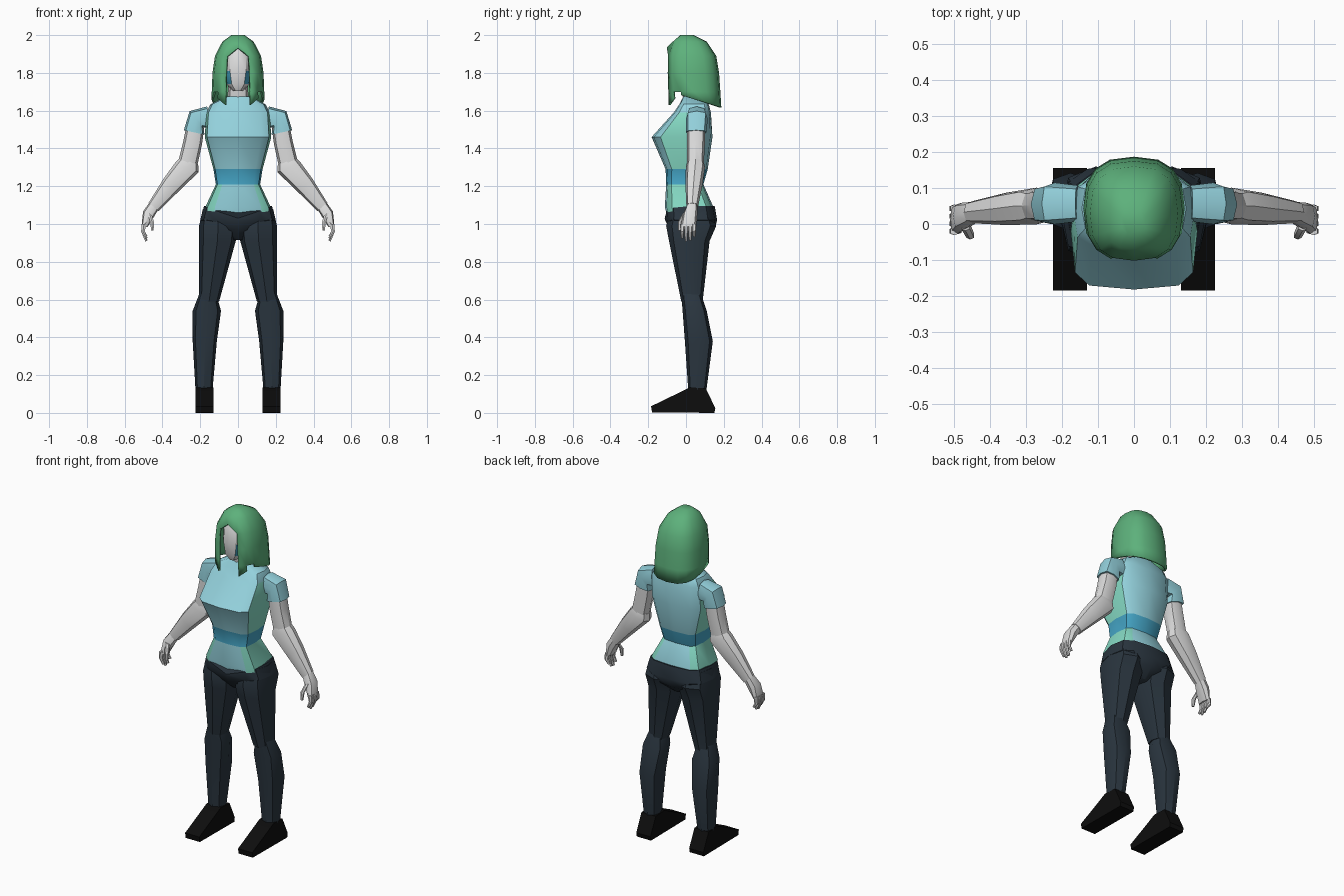
import bpy, bmesh, math
from mathutils import Vector

if "Cube" in bpy.data.objects:
    bpy.data.objects.remove(bpy.data.objects["Cube"])


def material(name, r, g, b):
    m = bpy.data.materials.new(name)
    m.diffuse_color = (r, g, b, 1)
    m.use_nodes = True
    m.node_tree.nodes["Principled BSDF"].inputs["Base Color"].default_value = m.diffuse_color
    return m


SKIN = material("pale skin", 0.72, 0.72, 0.72)
SHIRT = material("light cyan cloth", 0.30, 0.65, 0.73)
MINT = material("mint side panel", 0.24, 0.71, 0.56)
BELT = material("blue band", 0.06, 0.38, 0.57)
HAIR = material("green hair", 0.11, 0.44, 0.20)
PANTS = material("dark slate cloth", 0.023, 0.036, 0.05)
SHOE = material("black leather", 0.004, 0.004, 0.004)


def power(v, p):
    return math.copysign(abs(v) ** (2 / p), v)


def finish(name, bm, mats, rule=None, mirror=False, angle=35):
    bmesh.ops.recalc_face_normals(bm, faces=bm.faces)
    if rule:
        for f in bm.faces:
            f.material_index = rule(f.calc_center_median(), f.normal)
    me = bpy.data.meshes.new(name)
    bm.to_mesh(me)
    bm.free()
    for m in mats:
        me.materials.append(m)
    me.shade_smooth()
    me.set_sharp_from_angle(angle=math.radians(angle))
    ob = bpy.data.objects.new(name, me)
    bpy.context.collection.objects.link(ob)
    if mirror:
        ob.modifiers.new("mirror", "MIRROR").use_mirror_merge = False
    return ob


def tube(name, mats, sections, sides=8, p=2.6, edit=None, **kw):
    """Loft rings of (x, y, z, half width, half depth, tilt about y)."""
    bm = bmesh.new()
    rings = []
    for i, (x, y, z, ru, rv, tilt) in enumerate(sections):
        u = Vector((math.cos(math.radians(tilt)), 0, math.sin(math.radians(tilt))))
        ring = []
        for j in range(sides):
            a = 2 * math.pi * j / sides
            co = Vector((x, y, z)) + u * ru * power(math.sin(a), p)
            co.y -= rv * power(math.cos(a), p)
            if edit:
                edit(i, co)
            ring.append(bm.verts.new(co))
        rings.append(ring)
    for a, b in zip(rings, rings[1:]):
        for j in range(sides):
            k = (j + 1) % sides
            bm.faces.new((a[j], a[k], b[k], b[j]))
    bm.faces.new(rings[0])
    bm.faces.new(rings[-1])
    return finish(name, bm, mats, **kw)


def box(z, x0, x1, y0, y1):
    """Level ring given by its extents."""
    return ((x0 + x1) / 2, (y0 + y1) / 2, z, (x1 - x0) / 2, (y1 - y0) / 2, 0)


def mid(z, w, y0, y1):
    return box(z, -w, w, y0, y1)


# Torso: shirt, mint sides and waist band
def torso_rule(c, n):
    if 1.21 < c.z < 1.29:
        return 2
    if c.z < 1.21:
        return 1 if abs(n.x) > 0.5 else 0
    return 1 if abs(n.x) > 0.8 and c.z < 1.57 else 0


tube("torso", [SHIRT, MINT, BELT], [
    mid(1.675, .06, -.015, .10), mid(1.635, .145, -.035, .12),
    mid(1.59, .168, -.065, .132), mid(1.46, .176, -.182, .14),
    mid(1.29, .13, -.108, .115), mid(1.21, .117, -.105, .092),
    mid(1.09, .173, -.112, .145), mid(1.0, .18, -.09, .14)],
    sides=12, p=4, rule=torso_rule)


# Pelvis with a waistline dipping at the front
def dip(i, co):
    if i == 0 and co.y < -.05:
        co.z -= .065 * (1 - abs(co.x) / .19)


tube("pelvis", [PANTS], [
    mid(1.095, .18, -.113, .152), mid(1.02, .2, -.11, .165),
    mid(.97, .12, -.085, .15), mid(.915, .03, -.03, .09)],
    sides=12, p=3.2, edit=dip)

# Legs
tube("thighs", [PANTS], [
    box(1.08, .04, .186, -.08, .13), box(.99, .005, .206, -.105, .16),
    box(.91, .012, .206, -.09, .125), box(.59, .10, .206, -.025, .088)], mirror=True)
tube("lower_legs", [PANTS], [
    box(.63, .115, .205, -.025, .08), box(.54, .09, .24, -.018, .11),
    box(.38, .112, .24, -.006, .142), box(.12, .135, .225, .012, .108)], mirror=True)

# Shoes: side profile pulled across the foot
bm = bmesh.new()
profile = [(-.18, .003), (-.185, .035), (-.02, .115), (.02, .135),
           (.105, .13), (.155, .025), (.15, 0)]
face = bm.faces.new([bm.verts.new((.13, y, z)) for y, z in profile])
new = bmesh.ops.extrude_face_region(bm, geom=[face])["geom"]
for v in new:
    if isinstance(v, bmesh.types.BMVert):
        v.co.x = .225
finish("shoes", bm, [SHOE], mirror=True)

# Arms
tube("sleeves", [SHIRT], [
    (.155, .057, 1.565, .058, .05, 82), (.22, .057, 1.555, .056, .058, 50),
    (.232, .054, 1.485, .056, .054, 12)], p=3.2, mirror=True)
tube("upper_arms", [SKIN], [
    (.225, .053, 1.52, .048, .048, 15), (.24, .052, 1.43, .05, .048, 12),
    (.268, .05, 1.31, .052, .044, 20)], mirror=True)
tube("forearms", [SKIN], [
    (.258, .05, 1.335, .05, .042, 20), (.27, .05, 1.3, .067, .051, 22),
    (.355, .042, 1.205, .052, .045, 40), (.447, .033, 1.09, .034, .031, 40)], mirror=True)

# Hands
tube("palms", [SKIN], [
    (.442, .033, 1.10, .03, .028, 40), (.475, .022, 1.05, .032, .038, 30),
    (.495, .012, .985, .016, .042, 5)], mirror=True)
for i in range(4):
    y = -.02 + .021 * i
    drop = (.925, .91, .915, .935)[i]
    tube("finger", [SKIN], [
        (.498, y, 1.0, .013, .011, 0), (.503, y, .96, .011, .010, 0),
        (.485, y, drop, .007, .007, -25)], sides=6, mirror=True)
tube("thumbs", [SKIN], [
    (.468, -.005, 1.055, .014, .014, 20), (.455, -.032, 1.01, .012, .011, 10),
    (.453, -.035, .965, .007, .007, 0)], sides=6, mirror=True)

# Neck and head, with blue marks on the cheeks
tube("neck", [SKIN], [mid(1.76, .05, -.03, .08), mid(1.66, .057, -.015, .095)])


def cheek(c, n):
    return 1 if abs(c.x) > .037 and c.y < -.02 and 1.735 < c.z < 1.8 else 0


tube("head", [SKIN, BELT], [
    mid(1.95, .05, -.05, .09), mid(1.9, .075, -.083, .11), mid(1.81, .078, -.09, .11),
    mid(1.74, .06, -.085, .08), mid(1.705, .025, -.07, .03)],
    sides=12, p=2.3, rule=cheek)

# Hair: shell around the head, cut away at the face and before the ears
N = 16
bm = bmesh.new()
rows = []
for i, (z, w, y0, y1) in enumerate([
        (2.0, .035, -.03, .04), (1.965, .083, -.07, .11), (1.89, .122, -.102, .16),
        (1.8, .135, -.105, .175), (1.70, .139, -.102, .182), (1.63, .141, -.10, .187)]):
    row = []
    for j in range(N):
        a, m, h = 2 * math.pi * j / N, min(j, N - j), z
        y = (y0 + y1) / 2 - (y1 - y0) / 2 * power(math.cos(a), 2.6)
        if i == 2 and m == 0:
            h = 1.935
        if i == 5:
            h = {1: 1.63, 2: 1.665}.get(m, 1.68 - .3 * (y + .02))
        row.append(bm.verts.new((w * power(math.sin(a), 2.6), y, h)))
    rows.append(row)
bm.faces.new(rows[0])
for i in range(5):
    for j in range(N):
        k = min(j, N - 1 - j)
        if (k == 0 and i >= 2) or (k == 2 and i >= 4):
            continue
        n = (j + 1) % N
        bm.faces.new((rows[i][j], rows[i + 1][j], rows[i + 1][n], rows[i][n]))
for v in [v for v in bm.verts if not v.link_faces]:
    bm.verts.remove(v)
hair = finish("hair", bm, [HAIR], angle=45)
hair.modifiers.new("thickness", "SOLIDIFY").thickness = .012
